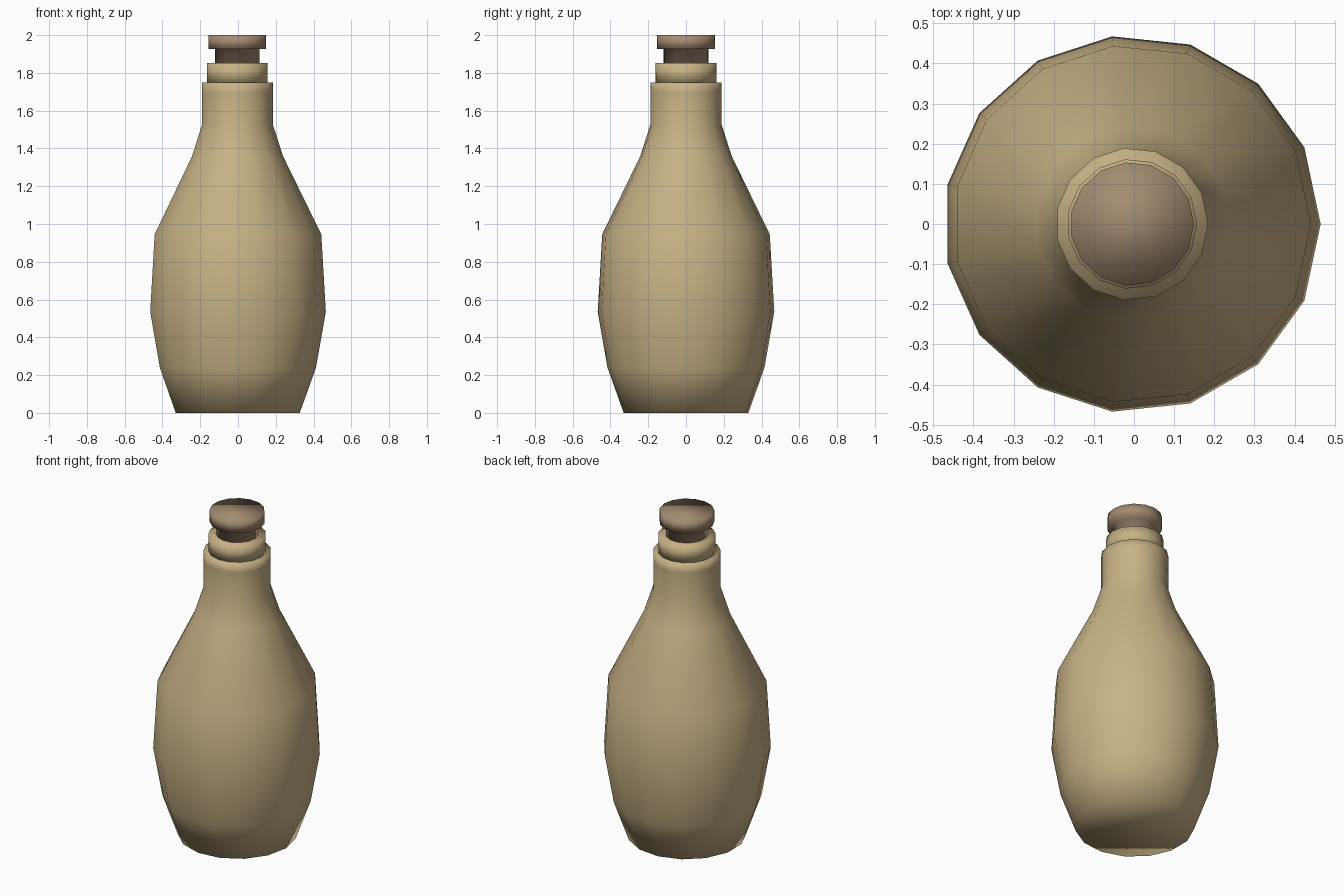
import bpy, bmesh, math

if "Cube" in bpy.data.objects:
    bpy.data.objects.remove(bpy.data.objects["Cube"])

SIDES = 15
AXIS_X = -0.005  # odd side count: shift so the bounds are centred


def material(name, rgb):
    m = bpy.data.materials.new(name)
    m.diffuse_color = (*rgb, 1.0)
    m.use_nodes = True
    m.node_tree.nodes["Principled BSDF"].inputs["Base Color"].default_value = m.diffuse_color
    return m


def lathe(name, profile, mat, sharp_angle=None):
    """Closed turned solid from (radius, z) rings, first vertex on +x."""
    bm = bmesh.new()
    rings = []
    for r, z in profile:
        rings.append([bm.verts.new((AXIS_X + r * math.cos(2 * math.pi * i / SIDES),
                                    r * math.sin(2 * math.pi * i / SIDES), z))
                      for i in range(SIDES)])
    for lo, hi in zip(rings, rings[1:]):
        for i in range(SIDES):
            j = (i + 1) % SIDES
            bm.faces.new((lo[i], lo[j], hi[j], hi[i]))
    bm.faces.new(rings[0][::-1])
    bm.faces.new(rings[-1])
    for f in bm.faces:
        f.smooth = True
    if sharp_angle is not None:
        for e in bm.edges:
            if e.calc_face_angle(0) > sharp_angle:
                e.smooth = False
    mesh = bpy.data.meshes.new(name)
    bm.to_mesh(mesh)
    bm.free()
    mesh.materials.append(mat)
    obj = bpy.data.objects.new(name, mesh)
    bpy.context.collection.objects.link(obj)
    return obj


tan = material("tan_clay", (0.578, 0.445, 0.235))
brown = material("brown_cork", (0.366, 0.258, 0.162))

# Bottle body, fully smooth shaded
lathe("bottle_body", [(0.332, 0.0), (0.418, 0.24), (0.47, 0.535), (0.446, 0.945),
                      (0.243, 1.36), (0.19, 1.525), (0.19, 1.70), (0.19, 1.75)], tan)

# Narrower lip above the neck
lathe("bottle_lip", [(0.162, 1.745), (0.162, 1.852)], tan, math.radians(40))

# Stopper: thin stem with a wide cap
lathe("stopper", [(0.119, 1.85), (0.119, 1.926), (0.154, 1.926), (0.154, 2.0)],
      brown, math.radians(40))
